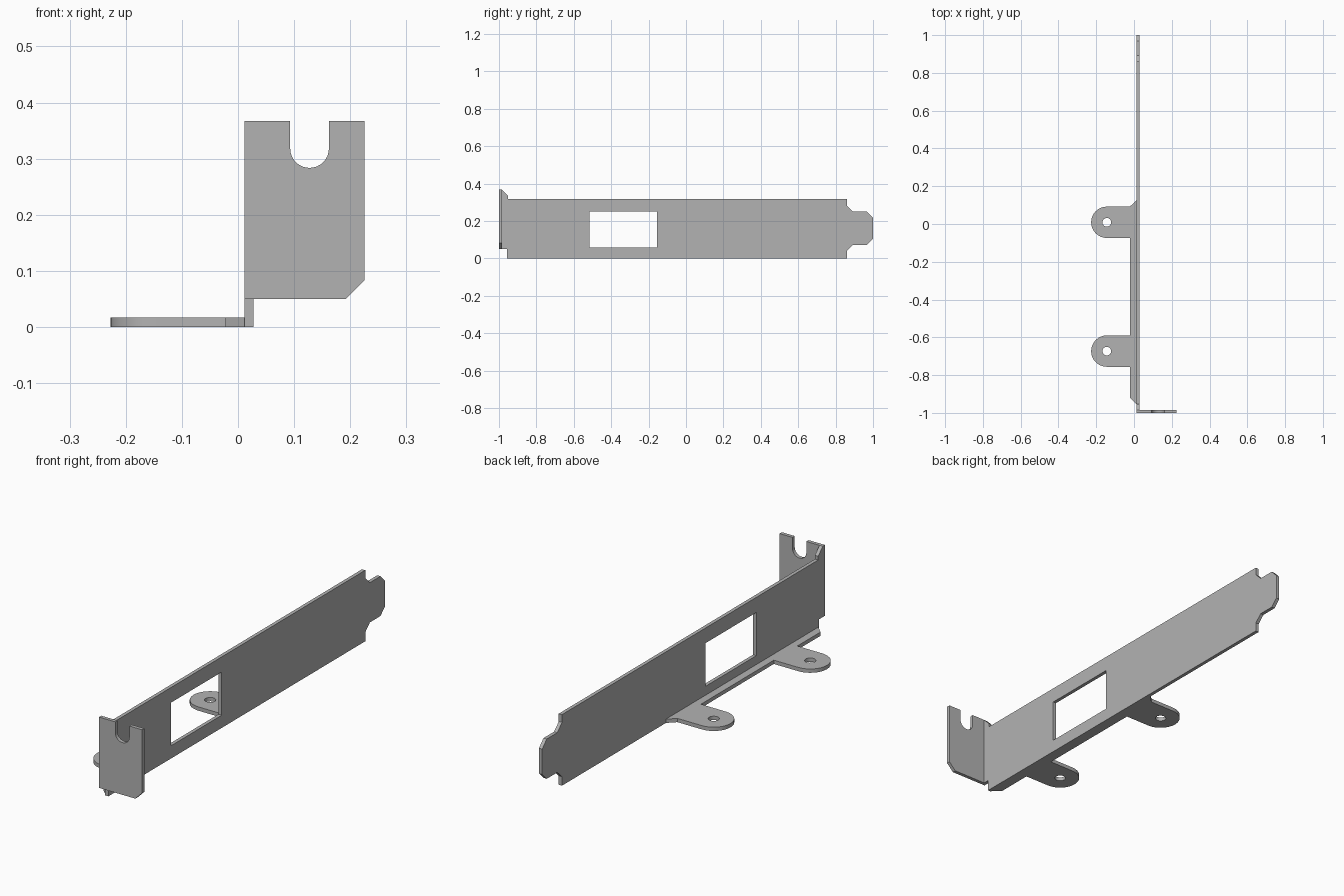
import bpy, bmesh, math
from mathutils import Vector, Matrix

cube = bpy.data.objects.get("Cube")
if cube:
    bpy.data.objects.remove(cube, do_unlink=True)

steel = bpy.data.materials.new("grey steel")
steel.use_nodes = True
GREY = (0.45, 0.45, 0.45, 1)
steel.diffuse_color = GREY
steel.node_tree.nodes["Principled BSDF"].inputs["Base Color"].default_value = GREY

T = 0.016  # sheet thickness


def arc(cx, cy, r, start, end, n=16):
    """Points along an arc, angles in degrees."""
    angles = [math.radians(start + (end - start) * i / n) for i in range(n + 1)]
    return [(cx + r * math.cos(a), cy + r * math.sin(a)) for a in angles]


def sheet(name, outline, holes, place, depth):
    """Cut a flat sheet with holes, thicken it along depth."""
    bm = bmesh.new()
    for loop in [outline] + holes:
        verts = [bm.verts.new(place(a, b)) for a, b in loop]
        for i, v in enumerate(verts):
            bm.edges.new((v, verts[i - 1]))
    bmesh.ops.triangle_fill(bm, edges=bm.edges[:], use_beauty=True)
    grown = bmesh.ops.extrude_face_region(bm, geom=bm.faces[:], use_keep_orig=True)
    moved = [g for g in grown["geom"] if isinstance(g, bmesh.types.BMVert)]
    bmesh.ops.translate(bm, verts=moved, vec=Vector(depth))
    bmesh.ops.recalc_face_normals(bm, faces=bm.faces[:])
    mesh = bpy.data.meshes.new(name)
    bm.to_mesh(mesh)
    bm.free()
    mesh.materials.append(steel)
    obj = bpy.data.objects.new(name, mesh)
    bpy.context.collection.objects.link(obj)
    bpy.context.view_layer.objects.active = obj
    obj.select_set(True)
    bpy.ops.object.shade_smooth_by_angle(angle=math.radians(30))
    obj.select_set(False)
    return obj


# Long upright plate with stepped tongue and port window
plate = [(-1, 0.05), (-0.957, 0.05), (-0.957, 0), (0.86, 0), (0.86, 0.04),
         (0.893, 0.072), (0.968, 0.072), (1, 0.104), (1, 0.217), (0.968, 0.25),
         (0.893, 0.25), (0.86, 0.283), (0.86, 0.318), (-0.952, 0.318),
         (-0.952, 0.335), (-0.984, 0.367), (-1, 0.367)]
window = [(-0.515, 0.057), (-0.155, 0.057), (-0.155, 0.25), (-0.515, 0.25)]
sheet("bracket_plate", plate, [window], lambda y, z: (0.012, y, z), (T, 0, 0))

# Front tab with screw slot and clipped corner
tab = ([(0.028, 0.05), (0.192, 0.05), (0.225, 0.083), (0.225, 0.367), (0.162, 0.367)]
       + arc(0.1275, 0.318, 0.0345, 0, -180)
       + [(0.093, 0.367), (0.028, 0.367)])
sheet("screw_tab", tab, [], lambda x, z: (x, -1, z), (0, T, 0))

# Bottom flange with two rounded mounting ears
EARS, EAR_X, R = (0.009, -0.673), -0.144, 0.083
flange = [(0.012, 0.125)]
for y in EARS:
    flange += [(-0.022, y + R)] + arc(EAR_X, y, R, 90, 270) + [(-0.022, y - R)]
flange += [(-0.022, -0.92), (0.012, -0.953)]
holes = [arc(EAR_X, y, 0.023, 0, 360, 24)[:-1] for y in EARS]
sheet("mounting_flange", flange, holes, lambda x, y: (x, y, 0), (0, 0, T + 0.001))
